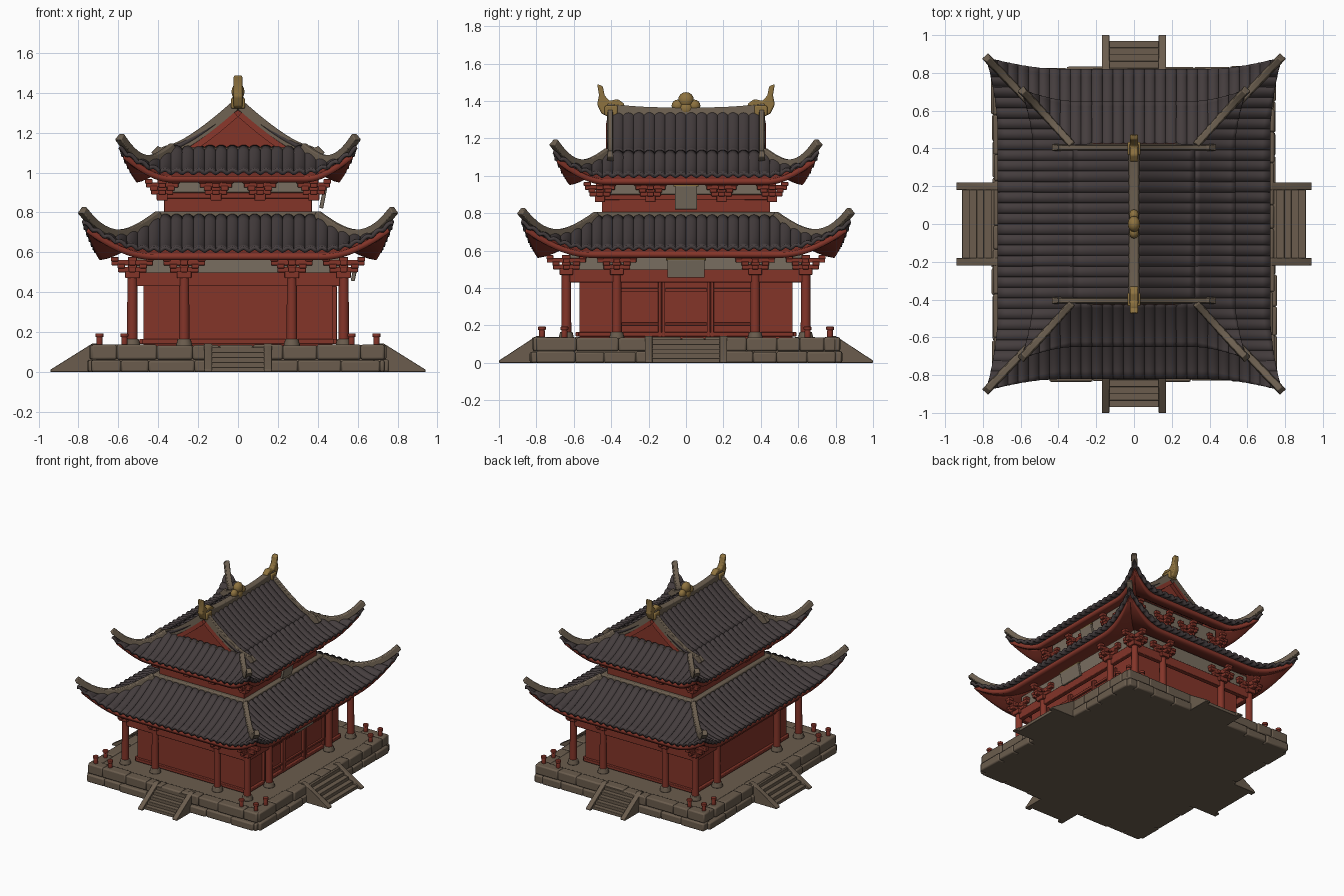
import bpy, bmesh, math, random
from mathutils import Matrix, Vector

random.seed(4)
if "Cube" in bpy.data.objects:
    bpy.data.objects.remove(bpy.data.objects["Cube"])


def material(name, rgb):
    m = bpy.data.materials.new(name)
    m.use_nodes = True
    m.diffuse_color = (*rgb, 1)
    m.node_tree.nodes["Principled BSDF"].inputs["Base Color"].default_value = (*rgb, 1)
    return m


RED = material("red lacquer", (0.23, 0.035, 0.022))
TILE = material("dark roof tile", (0.058, 0.046, 0.047))
STONE = material("brown stone", (0.145, 0.108, 0.075))
RIDGE = material("ridge mortar", (0.15, 0.115, 0.08))
PLASTER = material("grey plaster", (0.19, 0.155, 0.115))
GOLD = material("aged gold", (0.27, 0.17, 0.05))
SIDES = [(sx, sy) for sx in (-1, 1) for sy in (-1, 1)]


def finish(name, bm, mat, bevel=0, thick=0):
    bmesh.ops.recalc_face_normals(bm, faces=bm.faces)
    me = bpy.data.meshes.new(name)
    bm.to_mesh(me)
    bm.free()
    me.materials.append(mat)
    ob = bpy.data.objects.new(name, me)
    bpy.context.collection.objects.link(ob)
    if thick:
        mod = ob.modifiers.new("thickness", "SOLIDIFY")
        mod.thickness, mod.offset = thick, 0
    if bevel:
        mod = ob.modifiers.new("soft edges", "BEVEL")
        mod.width, mod.segments = bevel, 2
    return ob


def add_box(bm, x, y, z0, z1, w, d):
    m = Matrix.Translation((x, y, (z0 + z1) / 2)) @ Matrix.Diagonal((w, d, z1 - z0, 1))
    bmesh.ops.create_cube(bm, size=1, matrix=m)


def add_cyl(bm, x, y, z0, z1, r, top=None, n=16):
    bmesh.ops.create_cone(bm, cap_ends=True, segments=n, radius1=r, radius2=top or r,
                          depth=z1 - z0, matrix=Matrix.Translation((x, y, (z0 + z1) / 2)))


def add_prism(bm, pts, half, place):
    """Extrude a 2D outline both ways; place(u, v, w) gives the 3D point."""
    a, b = [[bm.verts.new(place(u, v, w)) for u, v in pts] for w in (-half, half)]
    bm.faces.new(a)
    bm.faces.new(b[::-1])
    for i in range(len(pts)):
        j = (i + 1) % len(pts)
        bm.faces.new((a[i], a[j], b[j], b[i]))


def add_sweep(bm, path, w, h):
    """Rectangular bar along a path, sitting on the path."""
    rings = []
    for i, p in enumerate(path):
        d = Vector(path[min(i + 1, len(path) - 1)]) - Vector(path[max(i - 1, 0)])
        s = Vector((-d.y, d.x, 0)).normalized() * w / 2
        up = d.cross(s).normalized() * h
        p = Vector(p)
        rings.append([bm.verts.new(c) for c in (p - s, p + s, p + s * 0.7 + up, p - s * 0.7 + up)])
    for a, b in zip(rings, rings[1:]):
        for k in range(4):
            bm.faces.new((a[k], a[k - 1], b[k - 1], b[k]))
    bm.faces.new(rings[0])
    bm.faces.new(rings[-1][::-1])


def wave(s, amp):
    return amp * abs(math.sin(math.pi * s / 0.056))


def skirt_height(t, q, zi, ze, lift):
    return zi + (ze - zi) * (1 - (1 - t) ** 1.45) + lift * q ** 2.5 * t


def skirt_roof(name, mat, inner, eave, zi, ze, lift, bulge, amp, drop, thick):
    """Four concave roof slopes meeting on the hips, with corners swept up and out."""
    bm = bmesh.new()
    for axis in (0, 1):
        a, b = inner[1 - axis], inner[axis]
        span, run = eave[1 - axis] - a, eave[axis] - b
        nq, na = 55, round(a / 0.007)
        cols = [(-1, 1 - i / nq) for i in range(nq)]
        cols += [(i / na, 0) for i in range(-na, na + 1)]
        cols += [(1, i / nq) for i in range(1, nq + 1)]
        for side in (-1, 1):
            grid = []
            for f, q in cols:
                s = f * (a + (span + bulge * q * q) * q)
                line = []
                for k in range(9):
                    t = q + (1 - q) * k / 8
                    out = side * (b + (run + bulge * q * q) * t)
                    z = skirt_height(t, q, zi, ze, lift) + wave(s, amp) - drop
                    line.append(bm.verts.new((out, s, z) if axis == 0 else (s, out, z)))
                grid.append(line)
            for c0, c1 in zip(grid, grid[1:]):
                for k in range(8):
                    bm.faces.new((c0[k], c0[k + 1], c1[k + 1], c1[k]))
    bmesh.ops.remove_doubles(bm, verts=bm.verts, dist=0.0004)
    return finish(name, bm, mat, thick=thick)


def hip_roof(label, inner, eave, zi, ze, lift, bulge):
    skirt_roof(label + "_tiles", TILE, inner, eave, zi, ze, lift, bulge, 0.016, 0, 0.02)
    low = [e - 0.025 for e in eave]
    skirt_roof(label + "_eave_boards", RED, inner, low, zi, ze, lift, bulge, 0, 0.03, 0.03)
    bm = bmesh.new()
    for sx, sy in SIDES:
        path = []
        for i in range(15):
            q = i / 14 * 1.02
            x, y = [n + (e - n + bulge * q * q) * q for n, e in zip(inner, eave)]
            z = skirt_height(min(q, 1), q, zi, ze, lift) + 0.045 * q ** 5
            path.append((sx * x, sy * y, z - 0.005))
        add_sweep(bm, path, 0.045, 0.042)
    finish(label + "_hip_ridges", bm, RIDGE, bevel=0.005)


# Platform with rough stone courses
bm = bmesh.new()
add_box(bm, 0, 0, 0, 0.128, 1.42, 1.58)
finish("platform_core", bm, STONE)
bm = bmesh.new()
for z0, z1, grow in ((0, 0.062, 0.012), (0.062, 0.138, 0)):
    for axis, half, edge in ((0, 0.735, 0.80), (1, 0.80, 0.72)):
        for side in (-1, 1):
            s = -half
            while s < half - 0.02:
                n = min(random.uniform(0.12, 0.24), half - s)
                out = side * (edge - 0.02 + grow + random.uniform(-0.006, 0.006))
                p, q = (s + n / 2, out), (n, 0.08)
                if axis:
                    p, q = p[::-1], q[::-1]
                add_box(bm, *p, z0, z1 - random.uniform(0, 0.005), *q)
                s += n
finish("platform_stones", bm, STONE, bevel=0.01)

# Stairs on all four sides
for label, turn, start, end, half in (("front", 0, 0.79, 1.0, 0.15), ("back", 2, 0.79, 1.0, 0.15),
                                      ("left", 1, 0.72, 0.94, 0.20), ("right", 3, 0.72, 0.94, 0.20)):
    bm = bmesh.new()
    run = (end - start - 0.03) / 5
    for i in range(5):
        add_box(bm, 0, -start - run * (i + 0.5) + 0.01, 0, 0.125 - i * 0.025, half * 2, run + 0.02)
    for s in (-1, 1):
        outline = [(start - 0.02, 0), (end, 0), (end, 0.012), (start + 0.01, 0.143), (start - 0.02, 0.143)]
        add_prism(bm, outline, 0.02, lambda u, v, w: (s * half + w, -u, v))
    bmesh.ops.rotate(bm, verts=bm.verts, matrix=Matrix.Rotation(turn * math.pi / 2, 3, "Z"))
    finish(label + "_stairs", bm, STONE, bevel=0.003)

# Corner bollards
bm = bmesh.new()
for sx, sy in SIDES:
    for x, y in ((0.695, 0.77), (0.57, 0.77), (0.695, 0.65)):
        add_cyl(bm, sx * x, sy * y, 0.13, 0.175, 0.016, n=10)
        add_cyl(bm, sx * x, sy * y, 0.175, 0.193, 0.021, n=10)
finish("bollards", bm, RED, bevel=0.003)

# Columns around the lower hall
spots = {(sx * x, sy * y) for sx, sy in SIDES for x, y in ((0.53, 0.64), (0.27, 0.64), (0.53, 0.37))}
spots = sorted(spots)
bm, base = bmesh.new(), bmesh.new()
for x, y in spots:
    add_cyl(bm, x, y, 0.15, 0.53, 0.027, 0.024)
    add_cyl(base, x, y, 0.13, 0.165, 0.042, 0.033)
finish("columns", bm, RED)
finish("column_bases", base, STONE, bevel=0.004)

# Lower hall walls, beams and frieze
bm = bmesh.new()
add_box(bm, 0, 0, 0.13, 0.5, 0.95, 1.14)
finish("lower_walls", bm, RED)
bm = bmesh.new()
for s in (-1, 1):
    add_box(bm, 0, s * 0.635, 0.43, 0.5, 1.06, 0.035)
    add_box(bm, s * 0.525, 0, 0.43, 0.5, 0.035, 1.28)
    add_box(bm, 0, s * 0.575, 0.14, 0.165, 0.96, 0.03)
    add_box(bm, s * 0.48, 0, 0.14, 0.165, 0.03, 1.15)
add_box(bm, 0, 0, 0.475, 0.5, 1.05, 1.26)
finish("lower_beams", bm, RED, bevel=0.004)
bm = bmesh.new()
add_box(bm, 0, 0, 0.5, 0.62, 1.04, 1.25)
finish("lower_frieze", bm, PLASTER)

# Door frames on the entrance side
bm = bmesh.new()
for y in (-0.37, -0.14, -0.12, 0.12, 0.14, 0.37):
    add_box(bm, 0.483, y, 0.14, 0.43, 0.025, 0.018)
for y in (-0.25, 0, 0.25):
    add_box(bm, 0.48, y, 0.38, 0.4, 0.02, 0.22)
    add_box(bm, 0.48, y, 0.2, 0.215, 0.02, 0.22)
finish("door_frames", bm, RED, bevel=0.003)


# Bracket sets: stacked arms spreading upward
def brackets(name, places, z, size):
    bm = bmesh.new()
    for x, y in places:
        add_box(bm, x, y, z, z + 0.035, 0.065 * size, 0.065 * size)
        for k, n in ((0, 0.13), (1, 0.19)):
            lo = z + 0.03 + k * 0.035
            add_box(bm, x, y, lo, lo + 0.026, n * size, 0.036)
            add_box(bm, x, y, lo, lo + 0.026, 0.036, n * size)
            for s in (-1, 1):
                e = s * (n / 2 - 0.015) * size
                add_box(bm, x + e, y, lo + 0.02, lo + 0.042, 0.038, 0.045)
                add_box(bm, x, y + e, lo + 0.02, lo + 0.042, 0.045, 0.038)
    finish(name, bm, RED, bevel=0.004)


brackets("lower_brackets", spots, 0.47, 1.1)
upper = {(sx * x, sy * y) for sx, sy in SIDES for x, y in ((0.38, 0.46), (0.11, 0.46), (0.38, 0.19))}
brackets("upper_brackets", sorted(upper), 0.86, 0.85)

# Lower roof and the ridge band around the upper storey
hip_roof("lower_roof", (0.39, 0.47), (0.72, 0.82), 0.775, 0.605, 0.14, 0.06)
bm = bmesh.new()
for s in (-1, 1):
    add_box(bm, 0, s * 0.465, 0.74, 0.805, 0.81, 0.04)
    add_box(bm, s * 0.385, 0, 0.74, 0.805, 0.04, 0.97)
finish("lower_top_ridge", bm, RIDGE, bevel=0.008)

# Upper storey
for name, mat, z0, z1, w, d in (("upper_walls", RED, 0.7, 0.9, 0.74, 0.9),
                                ("upper_rail", RED, 0.87, 0.9, 0.77, 0.93),
                                ("upper_frieze", PLASTER, 0.9, 1.02, 0.75, 0.91)):
    bm = bmesh.new()
    add_box(bm, 0, 0, z0, z1, w, d)
    finish(name, bm, mat, bevel=0.003)

# Blank plaques over the entrance, leaning outward
for name, x, z, w, h in (("lower_plaque", 0.585, 0.505, 0.2, 0.1), ("upper_plaque", 0.43, 0.885, 0.12, 0.13)):
    for part, mat, dz, hh, ww in (("board", PLASTER, 0, h, w), ("trim", GOLD, h / 2, 0.012, w + 0.015)):
        bm = bmesh.new()
        add_box(bm, 0, 0, dz - hh / 2, dz + hh / 2, 0.02, ww)
        bmesh.ops.transform(bm, verts=bm.verts, matrix=Matrix.Translation((x, 0, z)) @ Matrix.Rotation(0.2, 4, "Y"))
        finish(name + "_" + part, bm, mat, bevel=0.004)

# Upper roof: hipped skirt below a gabled crown
hip_roof("upper_roof", (0.32, 0.41), (0.535, 0.65), 1.115, 0.995, 0.12, 0.06)


def crown(x):
    return 1.335 - 0.22 * (1 - (1 - min(x / 0.32, 1)) ** 1.3) - max(0, x - 0.32) * 0.3


bm = bmesh.new()
for side in (-1, 1):
    grid = [[bm.verts.new((side * 0.32 * k / 10, -0.42 + j * 0.007, crown(0.032 * k) + wave(-0.42 + j * 0.007, 0.014)))
             for k in range(11)] for j in range(121)]
    for c0, c1 in zip(grid, grid[1:]):
        for k in range(10):
            bm.faces.new((c0[k], c0[k + 1], c1[k + 1], c1[k]))
finish("crown_tiles", bm, TILE, thick=0.02)

bm, bars, rail = bmesh.new(), bmesh.new(), bmesh.new()
xs = [i / 10 * 0.31 for i in range(-10, 11)]
for s in (-1, 1):
    add_prism(bm, [(x, crown(abs(x)) - 0.015) for x in xs] + [(0.31, 1.08), (-0.31, 1.08)],
              0.01, lambda u, v, w: (u, s * 0.385 + w, v))
    add_box(rail, 0, s * 0.415, 1.1, 1.125, 0.5, 0.03)
    for t in (-1, 1):
        path = [(t * x, s * 0.405, crown(x) - 0.02) for x in [i * 0.035 for i in range(12)]]
        path += [(t * 0.42, s * 0.405, 1.085), (t * 0.435, s * 0.405, 1.1)]
        add_sweep(bars, path, 0.036, 0.05)
        add_sweep(bm, [(x, s * 0.412, z - 0.035) for x, y, z in path[:9]], 0.03, 0.03)
finish("gable_walls", bm, RED)
finish("gable_ridges", bars, RIDGE, bevel=0.006)
finish("gable_foot_rails", rail, RIDGE, bevel=0.004)

# Main ridge, rising a little at the ends
bm = bmesh.new()
add_sweep(bm, [(0, y / 10 * 0.43, 1.3 + 0.025 * abs(y / 10) ** 3) for y in range(-10, 11)], 0.065, 0.065)
finish("main_ridge", bm, RIDGE, bevel=0.006)

# Gilded ridge ornaments
fin = [(.33, 1.34), (.33, 1.385), (.365, 1.41), (.41, 1.4), (.435, 1.43), (.445, 1.48),
       (.475, 1.49), (.465, 1.43), (.475, 1.38), (.45, 1.33), (.39, 1.31)]
for label, s in (("front", -1), ("back", 1)):
    bm = bmesh.new()
    add_prism(bm, fin, 0.022, lambda u, v, w: (w, s * u, v))
    add_box(bm, 0, s * 0.4, 1.32, 1.375, 0.07, 0.07)
    finish(label + "_ridge_finial", bm, GOLD, bevel=0.008)
bm = bmesh.new()
for y, z, r in ((0, 1.405, 0.042), (-0.045, 1.375, 0.032), (0.045, 1.375, 0.032), (0, 1.36, 0.04)):
    bmesh.ops.create_uvsphere(bm, u_segments=14, v_segments=8, radius=r,
                              matrix=Matrix.Translation((0, y, z)) @ Matrix.Diagonal((0.8, 1, 1, 1)))
finish("centre_ridge_ornament", bm, GOLD)

# Smooth shading with sharp edges kept
for ob in bpy.context.collection.objects:
    ob.select_set(ob.type == "MESH")
    if ob.type == "MESH":
        bpy.context.view_layer.objects.active = ob
bpy.ops.object.shade_smooth_by_angle(angle=math.radians(40))
